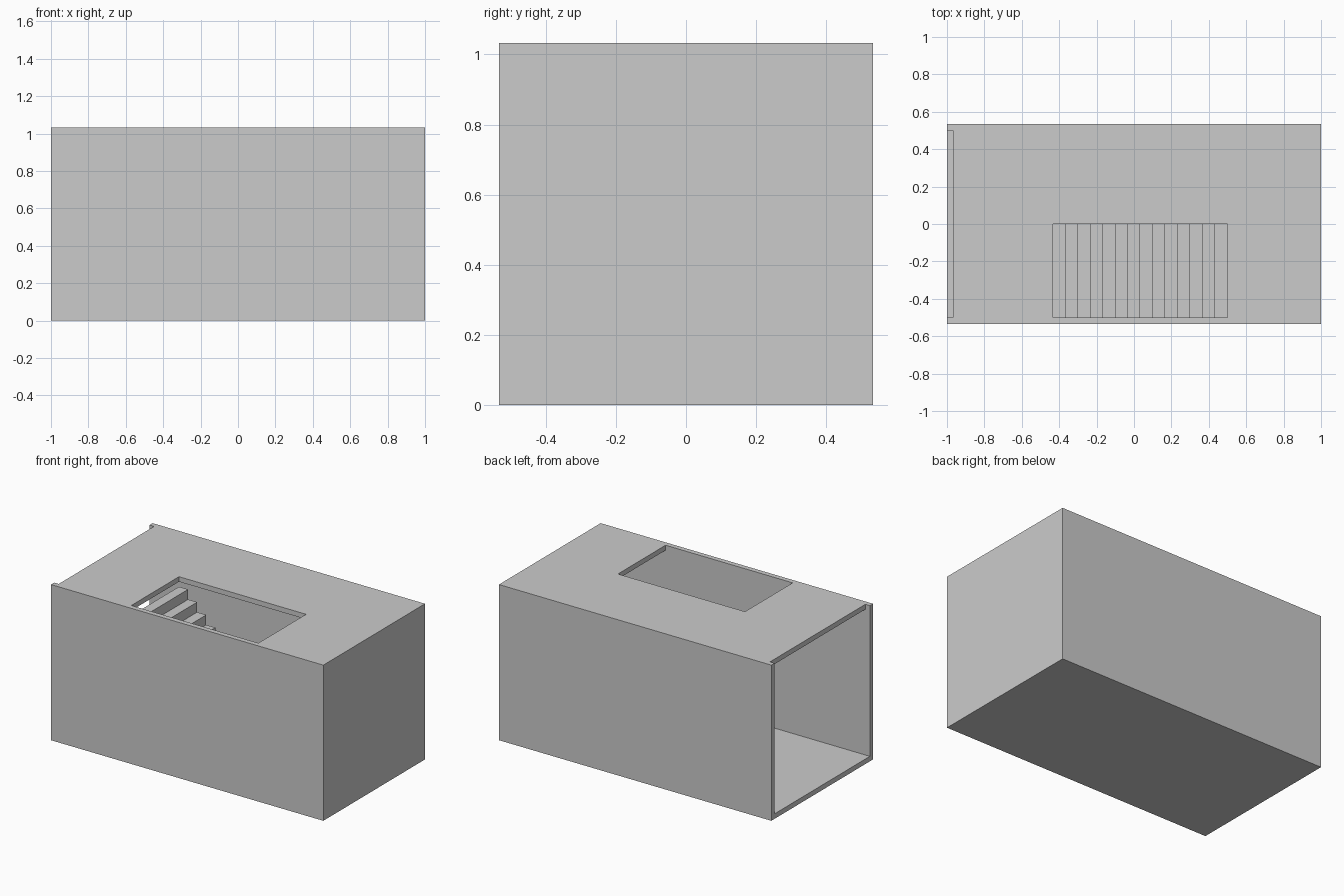
import bpy, bmesh
from mathutils import Vector

if "Cube" in bpy.data.objects:
    bpy.data.objects.remove(bpy.data.objects["Cube"])

U = 1 / 30        # wall thickness
S = 2 * U         # stair rise and run


def add_box(bm, lo, hi):
    lo, hi = Vector(lo), Vector(hi)
    verts = bmesh.ops.create_cube(bm, size=1)["verts"]
    for v in verts:
        v.co = Vector((v.co[i] * (hi[i] - lo[i]) + (hi[i] + lo[i]) / 2 for i in range(3)))


def make(name, boxes):
    bm = bmesh.new()
    for lo, hi in boxes:
        add_box(bm, lo, hi)
    mesh = bpy.data.meshes.new(name)
    bm.to_mesh(mesh)
    bm.free()
    ob = bpy.data.objects.new(name, mesh)
    bpy.context.collection.objects.link(ob)
    return ob


def cut(target, name, lo, hi):
    cutter = make(name, [(lo, hi)])
    cutter.hide_render = True
    mod = target.modifiers.new(name, 'BOOLEAN')
    mod.operation = 'DIFFERENCE'
    mod.solver = 'EXACT'
    mod.object = cutter
    bpy.context.view_layer.objects.active = target
    bpy.ops.object.modifier_apply(modifier=name)
    bpy.data.objects.remove(cutter)


# Outer shell, hollowed and open at the left end
shell = make("room_shell", [((-1, -0.5 - U, 0), (1, 0.5 + U, 1 + U))])
cut(shell, "interior", (-1.2, -0.5, U), (1 - U, 0.5, 1))
# Missing end panel leaves a slot through the roof edge
cut(shell, "end_slot", (-1.2, -0.5, U), (-1 + U, 0.5, 1.2))
# Roof hatch above the stairs
cut(shell, "roof_hatch", (0.5 - 14 * S, -0.5, 0.98), (0.5, 0, 1.2))

# Open flight of block steps climbing towards the left
make("stairs", [((0.5 - (k + 1) * S, -0.5, U + k * S),
                 (0.5 - k * S, 0, U + (k + 1) * S)) for k in range(14)])
